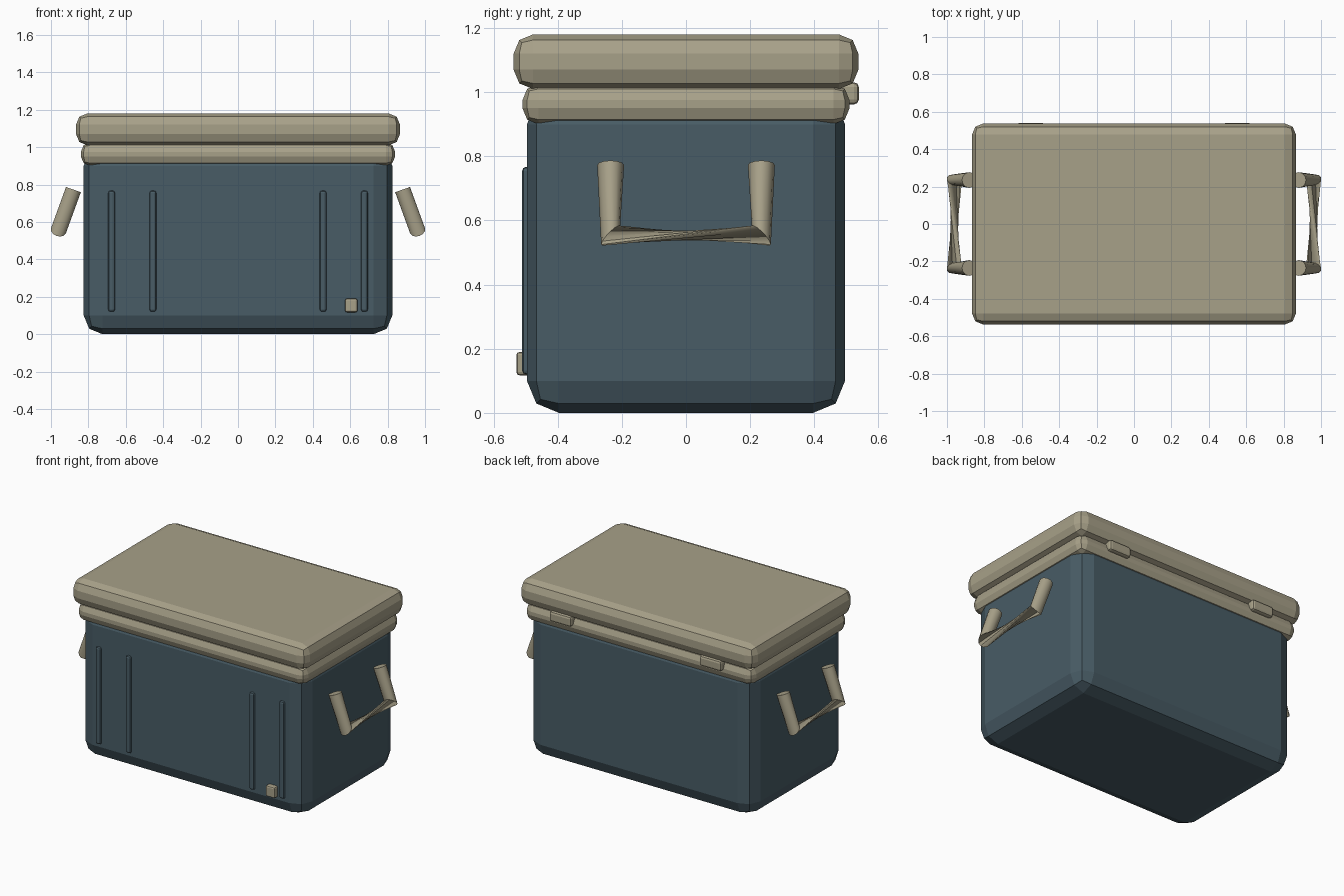
import bpy, bmesh, math
from mathutils import Vector

if "Cube" in bpy.data.objects:
    bpy.data.objects.remove(bpy.data.objects["Cube"])


def material(name, rgb):
    m = bpy.data.materials.new(name)
    m.diffuse_color = (*rgb, 1)
    m.use_nodes = True
    m.node_tree.nodes["Principled BSDF"].inputs["Base Color"].default_value = m.diffuse_color
    return m


BLUE = material("slate_blue", (0.065, 0.107, 0.132))
TAN = material("tan", (0.39, 0.355, 0.25))


def finish(name, bm, mat):
    bmesh.ops.recalc_face_normals(bm, faces=bm.faces[:])
    me = bpy.data.meshes.new(name)
    bm.to_mesh(me)
    bm.free()
    me.materials.append(mat)
    ob = bpy.data.objects.new(name, me)
    bpy.context.collection.objects.link(ob)
    return ob


def rounded_box(name, x, y, z, bevel, mat):
    """Box between (min, max) pairs with all edges rounded in two flat steps."""
    bm = bmesh.new()
    bmesh.ops.create_cube(bm, size=1)
    for v in bm.verts:
        for i, (lo, hi) in enumerate((x, y, z)):
            v.co[i] = hi if v.co[i] > 0 else lo
    bmesh.ops.bevel(bm, geom=bm.edges[:], offset=bevel, segments=2,
                    profile=0.5, affect='EDGES')
    return finish(name, bm, mat)


# Main shell, rim and lid
rounded_box("body", (-0.825, 0.825), (-0.496, 0.496), (0, 1.0), 0.1, BLUE)
rounded_box("rim", (-0.84, 0.84), (-0.51, 0.51), (0.9, 1.025), 0.05, TAN)
rounded_box("lid", (-0.866, 0.866), (-0.5375, 0.5375), (1.01, 1.18), 0.06, TAN)

# Vertical ribs on the front
for i, x in enumerate((-0.676, -0.455, 0.455, 0.676)):
    rounded_box(f"front_rib_{i + 1}", (x - 0.018, x + 0.018), (-0.511, -0.475),
                (0.12, 0.767), 0.012, BLUE)

# Drain plug and rear hinges
rounded_box("drain_plug", (0.572, 0.639), (-0.529, -0.485), (0.117, 0.19), 0.01, TAN)
for i, x in enumerate((-0.553, 0.553)):
    rounded_box(f"hinge_{i + 1}", (x - 0.08, x + 0.08), (0.48, 0.539),
                (0.962, 1.031), 0.015, TAN)


def handle(name, side):
    """U-shaped tube: two straight legs and a grip twisted half a turn."""
    n, r = 12, 0.042
    d = Vector((0.08 * side, 0, -0.228)).normalized()   # down the leg
    out = Vector((-d.z * side, 0, d.x * side)) * side   # across the leg
    yax = Vector((0, 1, 0))
    top, low = Vector((0.88 * side, 0, 0.773)), Vector((0.96 * side, 0, 0.553))
    inner_l, inner_r = (yax - d).normalized(), (-yax - d).normalized()
    # centre, second ring axis, turn in steps
    stations = [(top - 0.235 * yax, yax, 0), (low - 0.235 * yax, inner_l, 0),
                (low + 0.235 * yax, inner_r, 5), (top + 0.235 * yax, -yax, 5)]
    bm = bmesh.new()
    rings = []
    for c, axis, turn in stations:
        ring = []
        for k in range(n):
            a = math.tau * (k + turn) / n
            ring.append(bm.verts.new(c + r * (math.cos(a) * out + math.sin(a) * axis)))
        rings.append(ring)
    for a, b in zip(rings, rings[1:]):
        for k in range(n):
            j = (k + 1) % n
            bm.faces.new((a[k], a[j], b[j], b[k]))
    bm.faces.new(rings[0])
    bm.faces.new(rings[-1])
    ob = finish(name, bm, TAN)
    bpy.context.view_layer.objects.active = ob
    ob.select_set(True)
    bpy.ops.object.shade_smooth_by_angle(angle=math.radians(35))
    ob.select_set(False)


# Side handles
handle("handle_right", 1)
handle("handle_left", -1)
